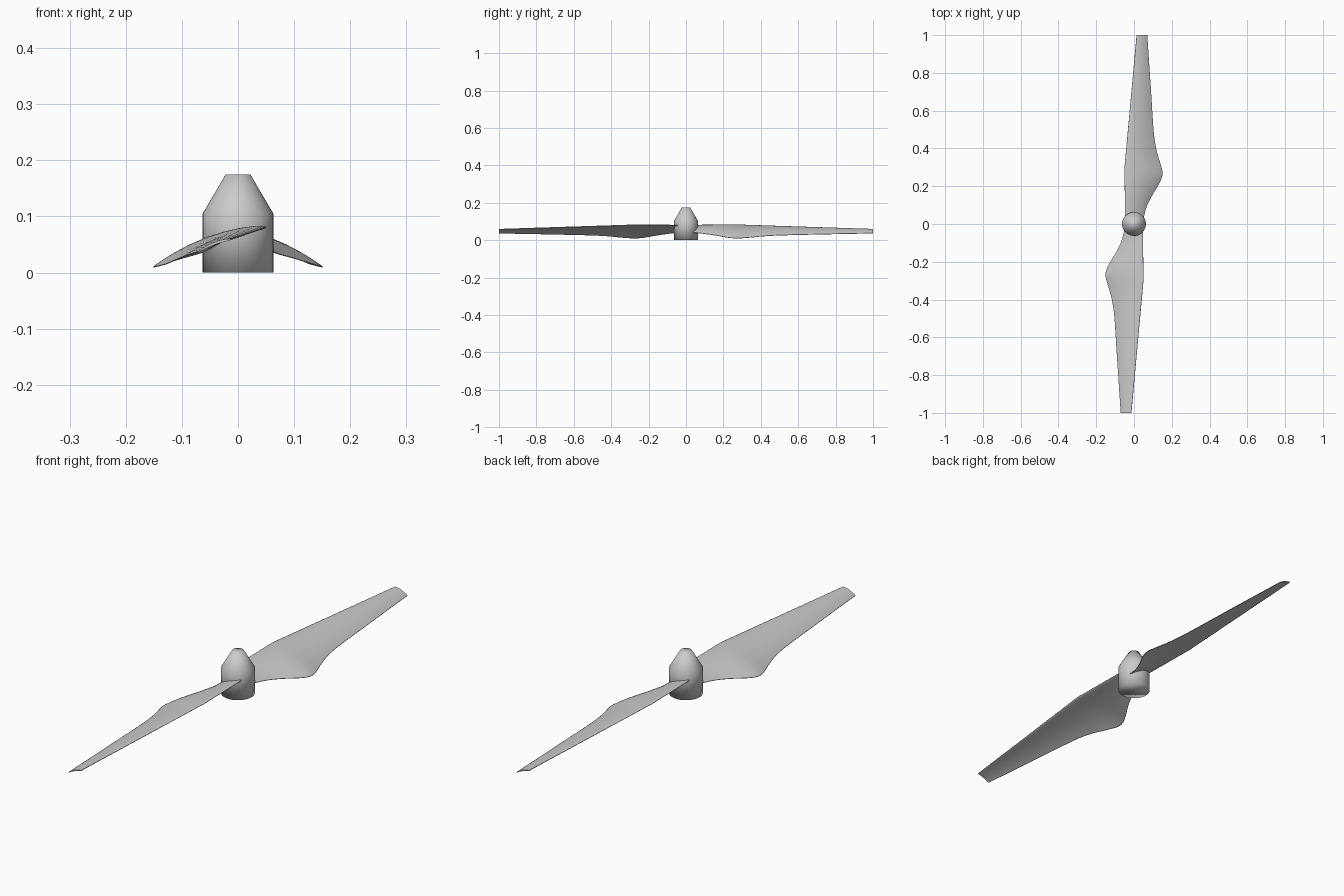
import bpy
import bmesh
import math
from mathutils import Vector, Matrix

cube = bpy.data.objects.get("Cube")
if cube:
    bpy.data.objects.remove(cube, do_unlink=True)

# Single plain grey
grey = bpy.data.materials.new("light_grey")
grey.use_nodes = True
colour = (0.6, 0.6, 0.6, 1)
grey.diffuse_color = colour
grey.node_tree.nodes["Principled BSDF"].inputs["Base Color"].default_value = colour


def finish(name, bm):
    """Turn a bmesh into a smooth shaded object."""
    bmesh.ops.recalc_face_normals(bm, faces=bm.faces)
    for face in bm.faces:
        face.smooth = True
    mesh = bpy.data.meshes.new(name)
    bm.to_mesh(mesh)
    bm.free()
    mesh.materials.append(grey)
    obj = bpy.data.objects.new(name, mesh)
    bpy.context.scene.collection.objects.link(obj)
    return obj


def loft(bm, rings):
    """Skin a list of closed rings and cap both ends."""
    loops = [[bm.verts.new(p) for p in ring] for ring in rings]
    for a, b in zip(loops, loops[1:]):
        for i in range(len(a)):
            j = (i + 1) % len(a)
            bm.faces.new((a[i], a[j], b[j], b[i]))
    bm.faces.new(loops[0])
    bm.faces.new(loops[-1])


def catmull(p, q, r, s, t):
    """Smooth interpolation between q and r."""
    return 0.5 * (2 * q + (r - p) * t + (2 * p - 5 * q + 4 * r - s) * t**2
                  + (3 * q - p - 3 * r + s) * t**3)


# Hub: cylinder with a tapered nose
def circle(radius, z, sides=48):
    return [(radius * math.cos(math.tau * i / sides),
             radius * math.sin(math.tau * i / sides), z) for i in range(sides)]


hub = bmesh.new()
loft(hub, [circle(r, z) for r, z in ((0.063, 0), (0.063, 0.105), (0.022, 0.175))])
finish("hub", hub)

# Trailing edge of a blade: x, y, z from root to tip
trailing = [Vector(p) for p in (
    (0.045, 0, 0.045), (0.055, 0.05, 0.04), (0.07, 0.1, 0.034),
    (0.095, 0.15, 0.027), (0.125, 0.2, 0.018), (0.145, 0.24, 0.012),
    (0.15, 0.28, 0.01), (0.13, 0.35, 0.015), (0.115, 0.41, 0.021),
    (0.103, 0.5, 0.026), (0.09, 0.7, 0.031), (0.07, 1, 0.037))]


def leading(y):
    """Leading edge: straight to the kink, then tapering to the tip."""
    if y < 0.3:
        return Vector((-0.046 - 0.015 * y, y, 0.081))
    f = (y - 0.3) / 0.7
    return Vector((-0.05 + 0.064 * f, y, 0.081 - 0.022 * f))


def section(back):
    """Cambered aerofoil ring between the two blade edges."""
    front = leading(back.y)
    chord = (back - front).length
    up = Vector((front.z - back.z, 0, back.x - front.x)).normalized()
    steps = 10
    upper, lower = [], []
    for i in range(steps + 1):
        t = (1 - math.cos(math.pi * i / steps)) / 2
        middle = front.lerp(back, t) + up * (0.24 * chord * t * (1 - t))
        half = up * (0.06 * chord * math.sqrt(t) * (1 - t) + 0.001)
        upper.append(middle + half)
        lower.append(middle - half)
    return upper + lower[::-1]


# Two blades, the second turned half way round the hub
padded = [trailing[0]] + trailing + [trailing[-1]]
stations = []
for k in range(len(trailing) - 1):
    for step in range(4):
        stations.append(catmull(*padded[k:k + 4], step / 4))
stations.append(trailing[-1])
rings = [section(p) for p in stations]
for name, angle in (("back_blade", 0), ("front_blade", math.pi)):
    blade = bmesh.new()
    loft(blade, rings)
    tip = [f for f in blade.faces if len(f.verts) > 4]
    for edge in {e for f in tip for e in f.edges}:
        edge.smooth = False
    blade.transform(Matrix.Rotation(angle, 4, 'Z'))
    finish(name, blade)
